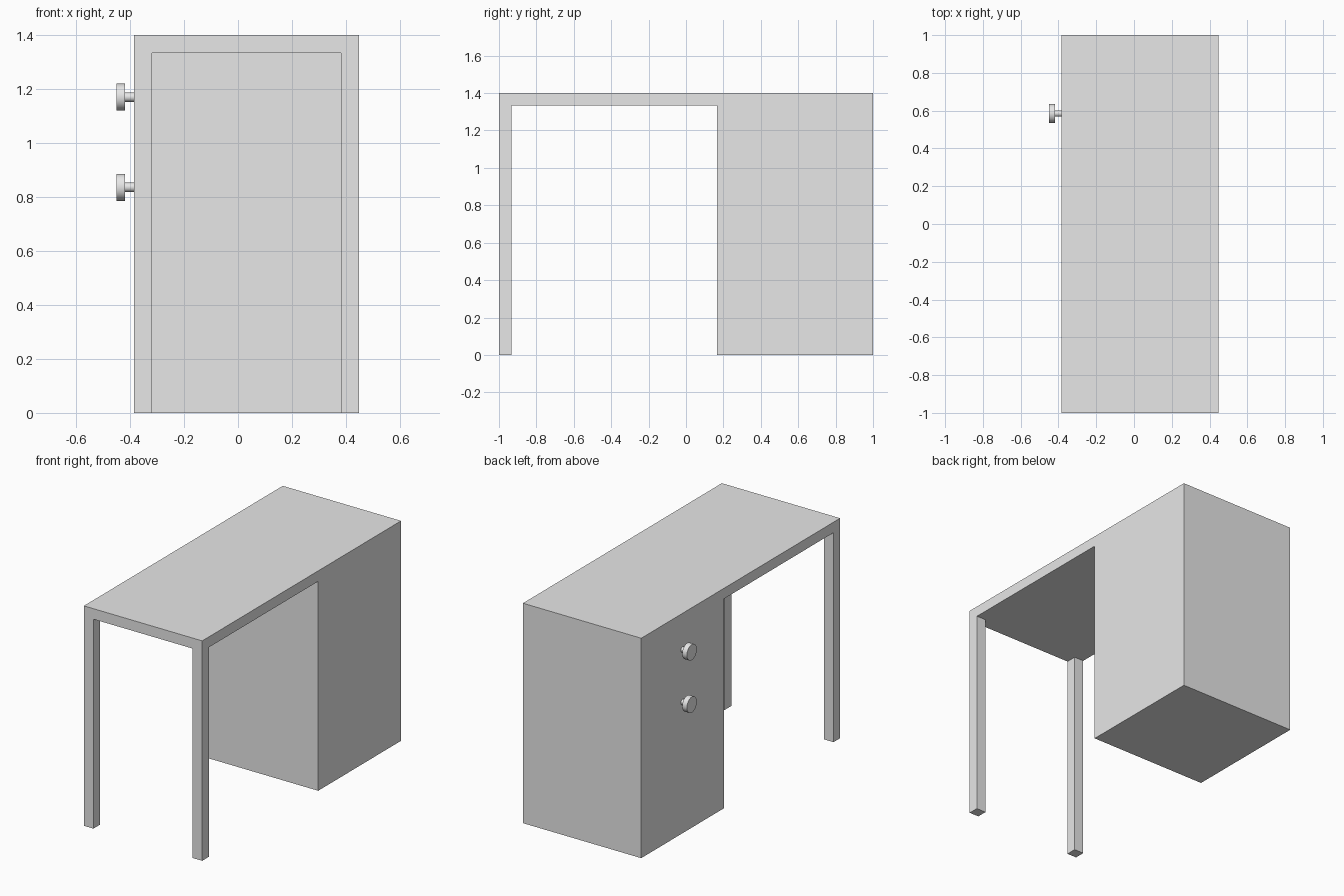
import bpy
import math

if "Cube" in bpy.data.objects:
    bpy.data.objects.remove(bpy.data.objects["Cube"], do_unlink=True)

grey = bpy.data.materials.new("plain grey")
grey.use_nodes = True
grey.diffuse_color = (0.8, 0.8, 0.8, 1)
grey.node_tree.nodes["Principled BSDF"].inputs["Base Color"].default_value = (0.8, 0.8, 0.8, 1)

LEFT, RIGHT = -0.385, 0.448      # sides of the desk body
HEIGHT, THICK = 1.4, 0.067       # overall height, top and leg thickness
CABINET_FRONT = 0.167
KNOB_Y = 0.585


def box(name, low, high):
    """Axis-aligned box between two corners."""
    bpy.ops.mesh.primitive_cube_add(size=1, location=[(a + b) / 2 for a, b in zip(low, high)])
    obj = bpy.context.object
    obj.name = name
    obj.scale = [b - a for a, b in zip(low, high)]
    bpy.ops.object.transform_apply(location=False, rotation=False, scale=True)
    return obj


def disc(name, radius, x0, x1, z):
    """Round bar along x."""
    bpy.ops.mesh.primitive_cylinder_add(
        vertices=32, radius=radius, depth=x1 - x0,
        location=((x0 + x1) / 2, KNOB_Y, z), rotation=(0, math.pi / 2, 0))
    obj = bpy.context.object
    obj.name = name
    obj.data.materials.append(grey)
    bpy.ops.object.shade_smooth_by_angle()


# Desk body: one block, with the knee space and the gap between the legs cut out
desk = box("desk_body", (LEFT, -1, 0), (RIGHT, 1, HEIGHT))
desk.data.materials.append(grey)
under = HEIGHT - THICK
cutters = [
    box("knee_space_cutter", (LEFT - 1, THICK - 1, -1), (RIGHT + 1, CABINET_FRONT, under)),
    box("leg_gap_cutter", (LEFT + THICK, -2, -1), (RIGHT - THICK, CABINET_FRONT, under)),
]
bpy.context.view_layer.objects.active = desk
for cutter in cutters:
    cutter.hide_render = True
    mod = desk.modifiers.new(cutter.name, "BOOLEAN")
    mod.operation = "DIFFERENCE"
    mod.solver = "EXACT"
    mod.object = cutter
    bpy.ops.object.modifier_apply(modifier=mod.name)
    bpy.data.objects.remove(cutter, do_unlink=True)

# Drawer knobs on the side of the cabinet
for label, z in (("upper", 1.17), ("lower", 0.836)):
    disc(label + "_knob_stem", 0.017, -0.42, LEFT + 0.005, z)
    disc(label + "_knob", 0.05, -0.451, -0.418, z)
